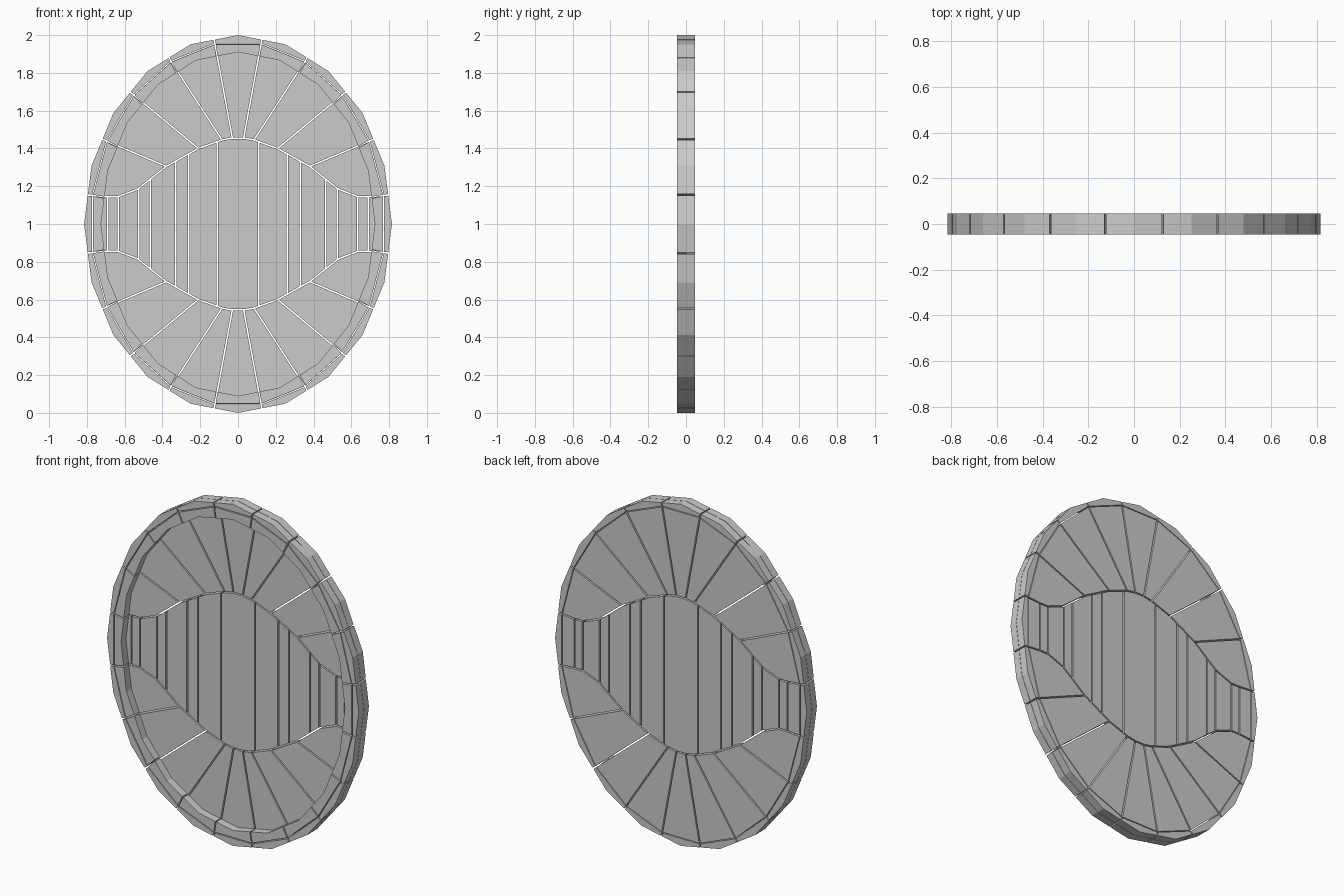
import bpy, bmesh, math
from mathutils import Vector

if "Cube" in bpy.data.objects:
    bpy.data.objects.remove(bpy.data.objects["Cube"])

GAP = 0.004      # half-width of the seams between pieces
HALF = 0.047     # half thickness of the disc
STEP = 18        # degrees per segment (20 sides)

# upper edge of the central board panel, (x, z above centre)
EDGE = [(0, .455), (.03, .455), (.085, .445), (.21, .40), (.38, .305),
        (.53, .185), (.635, .145), (.69, .145), (.775, .15)]


def ell(deg, rx, rz):
    a = math.radians(deg)
    return (rx * math.sin(a), rz * math.cos(a))


def edge_z(x):
    x = abs(x)
    for (x0, z0), (x1, z1) in zip(EDGE, EDGE[1:]):
        if x <= x1:
            return z0 + (z1 - z0) * (x - x0) / (x1 - x0)
    return EDGE[-1][1]


def edge_between(x0, x1):
    """Panel edge points from x0 to x1 (left to right, ends included)."""
    xs = sorted({s * p[0] for p in EDGE for s in (1, -1)})
    xs = [x0] + [x for x in xs if x0 + 1e-4 < x < x1 - 1e-4] + [x1]
    return [(x, edge_z(x)) for x in xs]


def inset(pts, d):
    p = [Vector(q) for q in pts]
    n = len(p)
    if sum(p[i].x * p[(i + 1) % n].y - p[(i + 1) % n].x * p[i].y for i in range(n)) < 0:
        p.reverse()
    out = []
    for i in range(n):
        a = (p[i] - p[i - 1]).normalized()
        b = (p[(i + 1) % n] - p[i]).normalized()
        na, nb = Vector((-a.y, a.x)), Vector((-b.y, b.x))
        out.append(p[i] + (na + nb) * d / max(0.15, 1 + na.dot(nb)))
    return out


def add_prism(bm, pts, y0, y1):
    front = [bm.verts.new((p[0], y0, p[1] + 1)) for p in pts]
    back = [bm.verts.new((p[0], y1, p[1] + 1)) for p in pts]
    bm.faces.new(front)
    bm.faces.new(back[::-1])
    n = len(pts)
    for i in range(n):
        j = (i + 1) % n
        bm.faces.new((front[j], front[i], back[i], back[j]))


def build(name, pieces, y0, y1):
    bm = bmesh.new()
    for pts in pieces:
        add_prism(bm, pts, y0, y1)
    bmesh.ops.recalc_face_normals(bm, faces=bm.faces)
    me = bpy.data.meshes.new(name)
    bm.to_mesh(me)
    bm.free()
    bpy.context.collection.objects.link(bpy.data.objects.new(name, me))


# Outer band and front lip, one piece per segment
band, lip = [], []
OUT, CH, IN = (.815, 1.0), (.782, .968), (.725, .91)
m = math.cos(math.radians(9))
for k in range(20):
    a, s = k * STEP, 0.25
    lo, hi = a - 9 + s, a + 9 - s
    outer = [ell(lo, OUT[0] * m, OUT[1] * m), ell(a, *OUT), ell(hi, OUT[0] * m, OUT[1] * m)]
    inner = [ell(lo, IN[0] * m, IN[1] * m), ell(a, *IN), ell(hi, IN[0] * m, IN[1] * m)]
    chord = [ell(lo, *CH), ell(hi, *CH)]
    band.append(outer + chord[::-1])
    c2 = [(x * .994, z * .994) for x, z in chord]
    lip.append([c2[0], c2[1]] + inner[::-1])
build("rim_front", band, -HALF, -0.001)
build("rim_back", band, 0.001, HALF)
build("front_lip", lip, -HALF, -0.001)

# Radial planks around the panel
planks = []
INNER_X = [-.03, .03, .085, .21, .38, .69]
for k in range(5):
    lo, hi = k * STEP - 9, k * STEP + 9
    wedge = [ell(hi, *CH), ell(lo, *CH)] + edge_between(INNER_X[k], INNER_X[k + 1])
    wedge = inset(wedge, GAP)
    for sx in ((1,) if k == 0 else (1, -1)):
        for sz in (1, -1):
            planks.append([(x * sx, z * sz) for x, z in wedge])
for sx in (1, -1):   # short planks at the two sides
    side = [(.69, -.145), ell(99, *CH), ell(81, *CH), (.69, .145)]
    planks.append([(x * sx, z) for x, z in inset(side, GAP)])
build("radial_planks", planks, 0.001, HALF)

# Vertical boards of the central panel
half = [.11, .26, .33, .465, .525, .635, .69]
cuts = [-x for x in half[::-1]] + half
boards = []
for x0, x1 in zip(cuts, cuts[1:]):
    top = edge_between(x0, x1)
    boards.append(inset(top + [(x, -z) for x, z in top[::-1]], GAP))
build("centre_boards", boards, 0.001, HALF)
